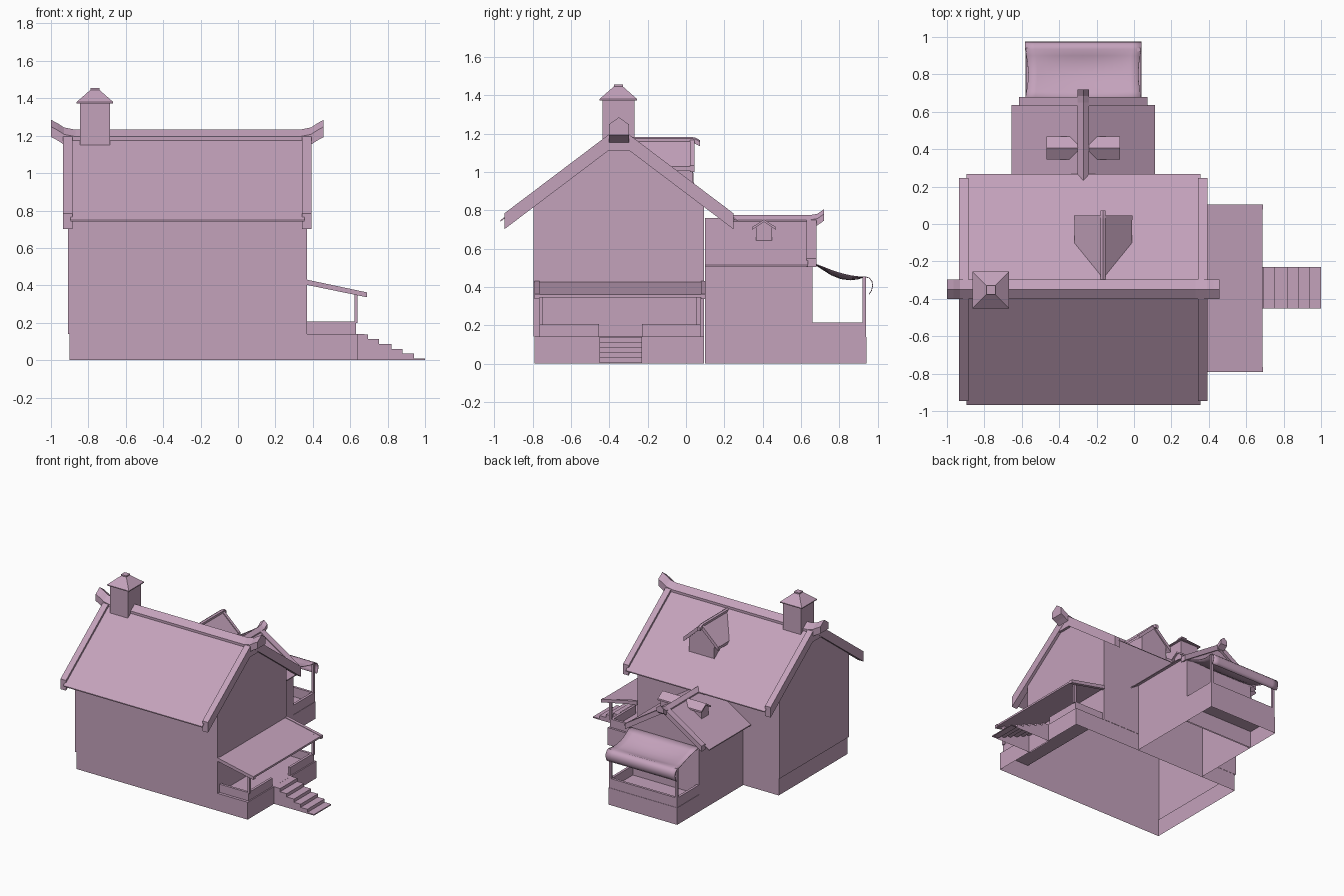
import bpy, bmesh, math

if "Cube" in bpy.data.objects:
    bpy.data.objects.remove(bpy.data.objects["Cube"])

mauve = bpy.data.materials.new("mauve")
mauve.diffuse_color = (0.55, 0.36, 0.50, 1)
mauve.use_nodes = True
mauve.node_tree.nodes["Principled BSDF"].inputs["Base Color"].default_value = mauve.diffuse_color

# ---------- helpers ----------
def finish(name, bm):
    """Turn a bmesh into a coloured object."""
    bmesh.ops.recalc_face_normals(bm, faces=bm.faces)
    me = bpy.data.meshes.new(name)
    bm.to_mesh(me)
    bm.free()
    me.materials.append(mauve)
    ob = bpy.data.objects.new(name, me)
    bpy.context.collection.objects.link(ob)
    return ob

def loft(name, rings, caps=True, open_below=False):
    """Skin a list of equal closed rings of 3D points."""
    bm = bmesh.new()
    vr = [[bm.verts.new(p) for p in r] for r in rings]
    n = len(rings[0])
    for a, b in zip(vr, vr[1:]):
        for i in range(n):
            bm.faces.new((a[i], a[(i + 1) % n], b[(i + 1) % n], b[i]))
    if caps:
        bm.faces.new(vr[0])
        bm.faces.new(vr[-1])
    bmesh.ops.recalc_face_normals(bm, faces=bm.faces)
    if open_below:
        low = min(v.co.z for v in bm.verts)
        gone = [f for f in bm.faces if all(v.co.z < low + 1e-4 for v in f.verts)]
        bmesh.ops.delete(bm, geom=gone, context='FACES')
    return finish(name, bm)

def at(axis, a, u, z):
    return (a, u, z) if axis == 'x' else (u, a, z)

def prism(name, axis, prof, a, b, open_below=False):
    """Extrude profile (u, z) along an axis; a and b may be functions of z."""
    pos = lambda e, z: e(z) if callable(e) else e
    return loft(name, [[at(axis, pos(e, z), u, z) for u, z in prof] for e in (a, b)],
                open_below=open_below)

def box(name, x0, x1, y0, y1, z0, z1, open_below=False):
    return prism(name, 'x', [(y0, z0), (y1, z0), (y1, z1), (y0, z1)], x0, x1, open_below)

def chevron(c, h, top, slope, t):
    e = top - slope * h
    return [(c - h, e), (c, top), (c + h, e), (c + h, e - t), (c, top - t), (c - h, e - t)]

def gable(c, h, z0, top, slope):
    return [(c - h, z0), (c + h, z0), (c + h, top - slope * h), (c, top), (c - h, top - slope * h)]

def ridge(name, axis, c, w, z0, z1, z2, stations):
    """Pentagonal ridge beam through (position, lift) stations."""
    prof = [(c - w, z0), (c + w, z0), (c + w, z1), (c, z2), (c - w, z1)]
    loft(name, [[at(axis, p, u, z + lift) for u, z in prof] for p, lift in stations])

# ---------- main house ----------
CY, TOP, S = -0.35, 1.215, 0.755            # ridge line, height and slope of main roof
WX, WTOP, WS = -0.271, 0.76, 0.645          # same for the back wing
# one open plinth under the house and the side porch
loft("main_plinth", [[(-0.90, -0.79, z), (0.64, -0.79, z), (0.64, 0.093, z), (-0.90, 0.093, z)]
                     for z in (0, 0.14)], caps=False)
prism("main_walls", 'x', gable(CY, 0.445, 0.14, TOP - 0.008, S), -0.91, 0.37, True)
prism("main_roof", 'x', chevron(CY, 0.618, TOP, S, 0.008), -0.895, 0.355)
for i, x in enumerate((-0.935, 0.343)):
    prism(f"main_bargeboard_{i}", 'x', chevron(CY, 0.597, 1.235, S, 0.083), x, x + 0.05)
    prism(f"gable_collar_{i}", 'x', [(-0.42, 1.108), (-0.28, 1.108), (-0.35, 1.18)],
          x + 0.002, x + 0.048)
ridge("main_ridge", 'x', CY, 0.052, 1.14, 1.195, 1.232,
      [(-1.0, 0.053), (-0.965, 0.035), (-0.93, 0.012), (-0.87, 0),
       (0.33, 0), (0.39, 0.012), (0.425, 0.035), (0.458, 0.053)])

# ---------- chimney ----------
box("chimney", -0.845, -0.685, -0.437, -0.27, 1.14, 1.38)
def square(cx, cy, h, z):
    return [(cx - h, cy - h, z), (cx + h, cy - h, z), (cx + h, cy + h, z), (cx - h, cy + h, z)]
loft("chimney_cap", [square(-0.765, -0.353, h, z) for h, z in
     ((0.098, 1.373), (0.098, 1.38), (0.024, 1.445), (0.024, 1.455))])

# ---------- main roof dormer ----------
on_main = lambda z: CY + (TOP - z) / S - 0.005
prism("dormer_walls", 'y', gable(-0.165, 0.115, 0.915, 1.15, 0.93), on_main, 0.035)
prism("dormer_roof", 'y', chevron(-0.165, 0.153, 1.17, 0.93, 0.02), on_main, 0.03)
prism("dormer_bargeboard", 'y', chevron(-0.165, 0.156, 1.178, 0.93, 0.034), 0.022, 0.045)
ridge("dormer_ridge", 'y', -0.165, 0.013, 1.15, 1.174, 1.182,
      [(-0.30, 0), (0.03, 0), (0.05, -0.004), (0.072, -0.016)])

# ---------- back wing ----------
prism("wing_walls", 'y', gable(WX, 0.31, 0, WTOP - 0.008, WS), 0.10, 0.66, True)
prism("wing_roof", 'y', chevron(WX, 0.383, WTOP, WS, 0.008), 0.10, 0.637)
prism("wing_bargeboard", 'y', chevron(WX, 0.344, WTOP + 0.01, WS, 0.045), 0.63, 0.68)
ridge("wing_ridge", 'y', WX, 0.031, 0.715, 0.75, 0.775,
      [(0.20, 0), (0.65, 0), (0.685, 0.006), (0.72, 0.03)])

# mirrored pair of small wing dormers
for side, m in (("left", -1), ("right", 1)):
    on_wing = lambda z, m=m: WX + m * max((WTOP - z) / WS - 0.005, 0)
    prism(f"vent_walls_{side}", 'x', gable(0.407, 0.042, 0.64, 0.74, 0.65), on_wing, WX + m * 0.185)
    prism(f"vent_roof_{side}", 'x', chevron(0.407, 0.062, 0.752, 0.65, 0.014), on_wing, WX + m * 0.197)

# ---------- side porch with stairs ----------
box("side_porch_floor", 0.37, 0.64, -0.788, 0.092, 0.134, 0.14)
for i, (y0, y1) in enumerate(((-0.765, -0.455), (-0.23, 0.075))):
    box(f"side_porch_parapet_{i}", 0.61, 0.63, y0, y1, 0.14, 0.207)
for i, y in enumerate((-0.765, 0.055)):
    box(f"side_porch_end_wall_{i}", 0.37, 0.63, y, y + 0.02, 0.14, 0.207)
    box(f"side_porch_post_{i}", 0.622, 0.64, y, y + 0.02, 0.2, 0.37)
prism("side_porch_roof", 'y', [(0.37, 0.425), (0.688, 0.36), (0.688, 0.345), (0.37, 0.41)], -0.775, 0.09)
for i, y in enumerate((-0.79, 0.078)):
    prism(f"side_porch_roof_edge_{i}", 'y',
          [(0.37, 0.43), (0.691, 0.362), (0.691, 0.336), (0.37, 0.402)], y, y + 0.025)
steps = [(0.63, 0), (0.63, 0.14)]
for i, x in enumerate((0.695, 0.755, 0.82, 0.88, 0.94, 1.0)):
    z = 0.138 - i * 0.0258
    steps += [(x, z), (x, max(z - 0.0258, 0))]
prism("porch_stairs", 'y', steps, -0.452, -0.23, True)

# ---------- back porch ----------
X0, X1 = -0.581, 0.039
box("back_porch_base", X0, X1, 0.65, 0.943, 0, 0.138, True)
box("back_porch_parapet", X0 + 0.003, X1 - 0.003, 0.92, 0.94, 0.138, 0.215)
for i, x in enumerate((X0 + 0.003, X1 - 0.023)):
    box(f"back_porch_side_wall_{i}", x, x + 0.02, 0.66, 0.94, 0.138, 0.215)
    box(f"back_porch_post_{i}", x, x + 0.018, 0.922, 0.94, 0.21, 0.455)

# sagging cloth awning over the back porch
prof = [(0.665, 0.525), (0.71, 0.508), (0.76, 0.488), (0.81, 0.472), (0.86, 0.460), (0.90, 0.455),
        (0.935, 0.455), (0.957, 0.448), (0.972, 0.430), (0.976, 0.405), (0.970, 0.38), (0.957, 0.36)]
N = 12
bm = bmesh.new()
grid = []
for y, z in prof:
    k = max(0, math.sin(math.pi * (y - 0.67) / 0.265)) if y < 0.935 else 0
    row = []
    for i in range(N + 1):
        t = 2 * i / N - 1
        row.append(bm.verts.new((WX + t * (0.312 - 0.018 * k), y,
                                 z - 0.028 * k * (1 - t * t))))
    grid.append(row)
for a, b in zip(grid, grid[1:]):
    for i in range(N):
        bm.faces.new((a[i], b[i], b[i + 1], a[i + 1]))
awning = finish("cloth_awning", bm)
awning.modifiers.new("thickness", 'SOLIDIFY').thickness = 0.004
for p in awning.data.polygons:
    p.use_smooth = True
